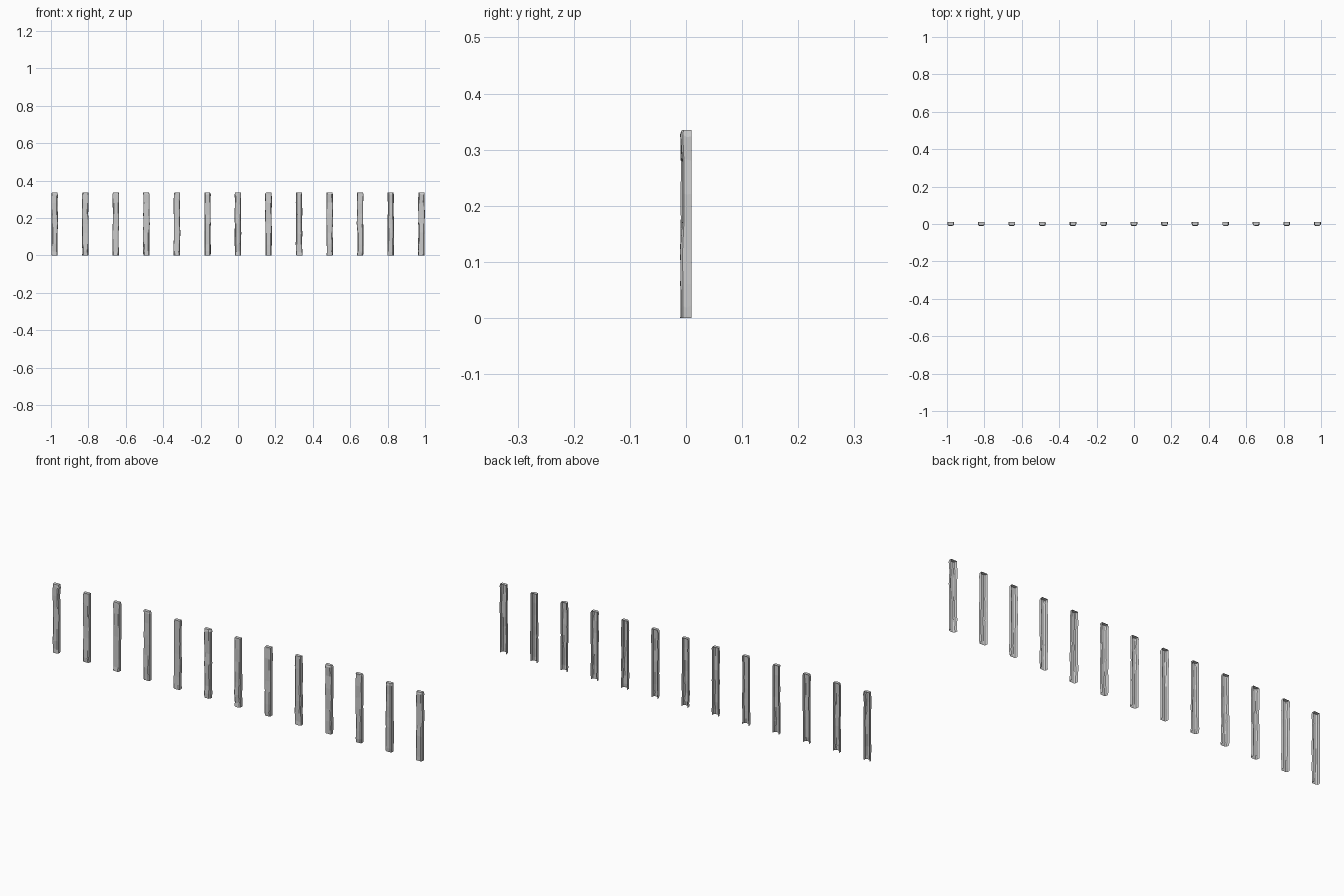
import bpy, bmesh, random

if "Cube" in bpy.data.objects:
    bpy.data.objects.remove(bpy.data.objects["Cube"])

random.seed(4)
COUNT, SPACING, HEIGHT = 13, 0.1634, 0.335
# Open-backed cross-section, from back right round the front to back left
PROFILE = [(0.0165, 0.0095), (0.0165, 0.001), (0.0155, -0.005), (0.0105, -0.0085),
           (-0.0105, -0.0085), (-0.0155, -0.005), (-0.0165, 0.001), (-0.0165, 0.0095)]
LEVELS = [0, 0.02, 0.06, 0.12, 0.17, 0.22, 0.28, 0.325, HEIGHT]


def jitter(amount):
    return random.uniform(-amount, amount)


def make_post(index):
    bm = bmesh.new()
    rings = []
    for z in LEVELS:
        end = z in (0, HEIGHT)
        # Each level drifts and swells a little, like hewn timber
        dx = jitter(0.0015)
        width = 0.92 if z == HEIGHT else 1 + jitter(0.06)
        front = 0.85 if z == HEIGHT else 1 + jitter(0.25)
        ring = []
        for x, y in PROFILE:
            yy = y * front if y < 0 else y
            zz = z if end else z + jitter(0.004)
            ring.append(bm.verts.new((x * width + dx + jitter(0.0005), yy, zz)))
        rings.append(ring)
    for low, high in zip(rings, rings[1:]):
        for i in range(len(PROFILE) - 1):
            bm.faces.new((low[i + 1], low[i], high[i], high[i + 1]))
    bm.faces.new(rings[-1][::-1])  # top cap; back and bottom stay open
    bmesh.ops.recalc_face_normals(bm, faces=bm.faces)
    # Orient the open shell outwards
    bm.normal_update()
    if bm.faces[len(bm.faces[:]) - 1].normal.z < 0 if bm.faces.ensure_lookup_table() is None else False:
        bmesh.ops.reverse_faces(bm, faces=bm.faces)
    mesh = bpy.data.meshes.new("wooden_post")
    bm.to_mesh(mesh)
    bm.free()
    post = bpy.data.objects.new(f"wooden_post_{index + 1}", mesh)
    post.location.x = (index - (COUNT - 1) / 2) * SPACING
    bpy.context.collection.objects.link(post)


# Row of evenly spaced posts
for n in range(COUNT):
    make_post(n)
